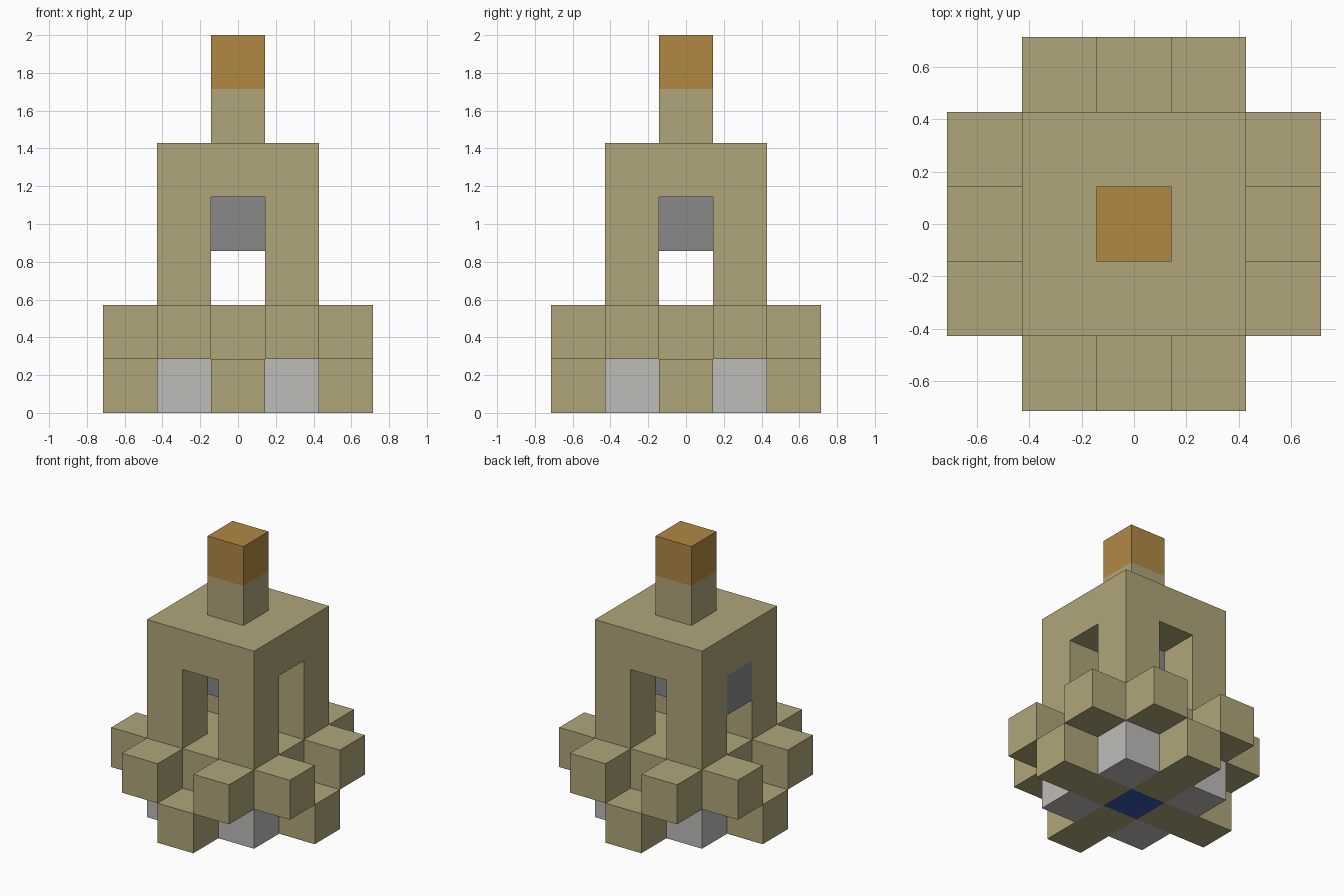
import bpy
from mathutils import Vector

if "Cube" in bpy.data.objects:
    bpy.data.objects.remove(bpy.data.objects["Cube"], do_unlink=True)

U = 2 / 7  # side of one block


def material(name, rgb):
    """Flat material from 0-255 display values."""
    lin = [((c / 255 + 0.055) / 1.055) ** 2.4 for c in rgb] + [1.0]
    mat = bpy.data.materials.new(name)
    mat.use_nodes = True
    mat.diffuse_color = lin
    mat.node_tree.nodes["Principled BSDF"].inputs["Base Color"].default_value = lin
    return mat


sandstone = material("sandstone", (176, 165, 122))
pale_grey = material("pale grey", (190, 188, 185))
iron_grey = material("iron grey", (137, 137, 137))
amber = material("amber", (177, 137, 68))
blue = material("deep blue", (56, 88, 175))


def block(name, mat, cell, size=(1, 1, 1)):
    """Box centred on a cell in x and y, with its base at the cell's layer."""
    x, y, layer = cell
    bpy.ops.mesh.primitive_cube_add(size=1)
    obj = bpy.context.object
    obj.name = name
    scale = Vector(size) * U
    centre = Vector((x, y, layer + size[2] / 2)) * U
    for v in obj.data.vertices:
        v.co = v.co * scale + centre
    obj.data.materials.append(mat)
    return obj


# Base: blue core, four arms and pale corner feet
block("base_core", blue, (0, 0, 0))
for s in (-1, 1):
    block("base_arm_x", sandstone, (1.5 * s, 0, 0), (2, 1, 1))
    block("base_arm_y", sandstone, (0, 1.5 * s, 0), (1, 2, 1))

# Everything repeated at the four corners
for sx in (-1, 1):
    for sy in (-1, 1):
        block("corner_foot", pale_grey, (sx, sy, 0))
        block("buttress_x", sandstone, (2 * sx, sy, 1))
        block("buttress_y", sandstone, (sx, 2 * sy, 1))
        block("tower_pillar", sandstone, (sx, sy, 2), (1, 1, 2))

# Tower floor and roof
block("tower_floor", sandstone, (0, 0, 1), (3, 3, 1))
block("tower_roof", sandstone, (0, 0, 4), (3, 3, 1))

# Hanging bell, and the block that closes the upper half of one doorway
block("bell", iron_grey, (0, 0, 3))
block("doorway_shutter", iron_grey, (-1, 0, 3))

# Spire with its amber tip
block("spire", sandstone, (0, 0, 5))
block("spire_tip", amber, (0, 0, 6))
